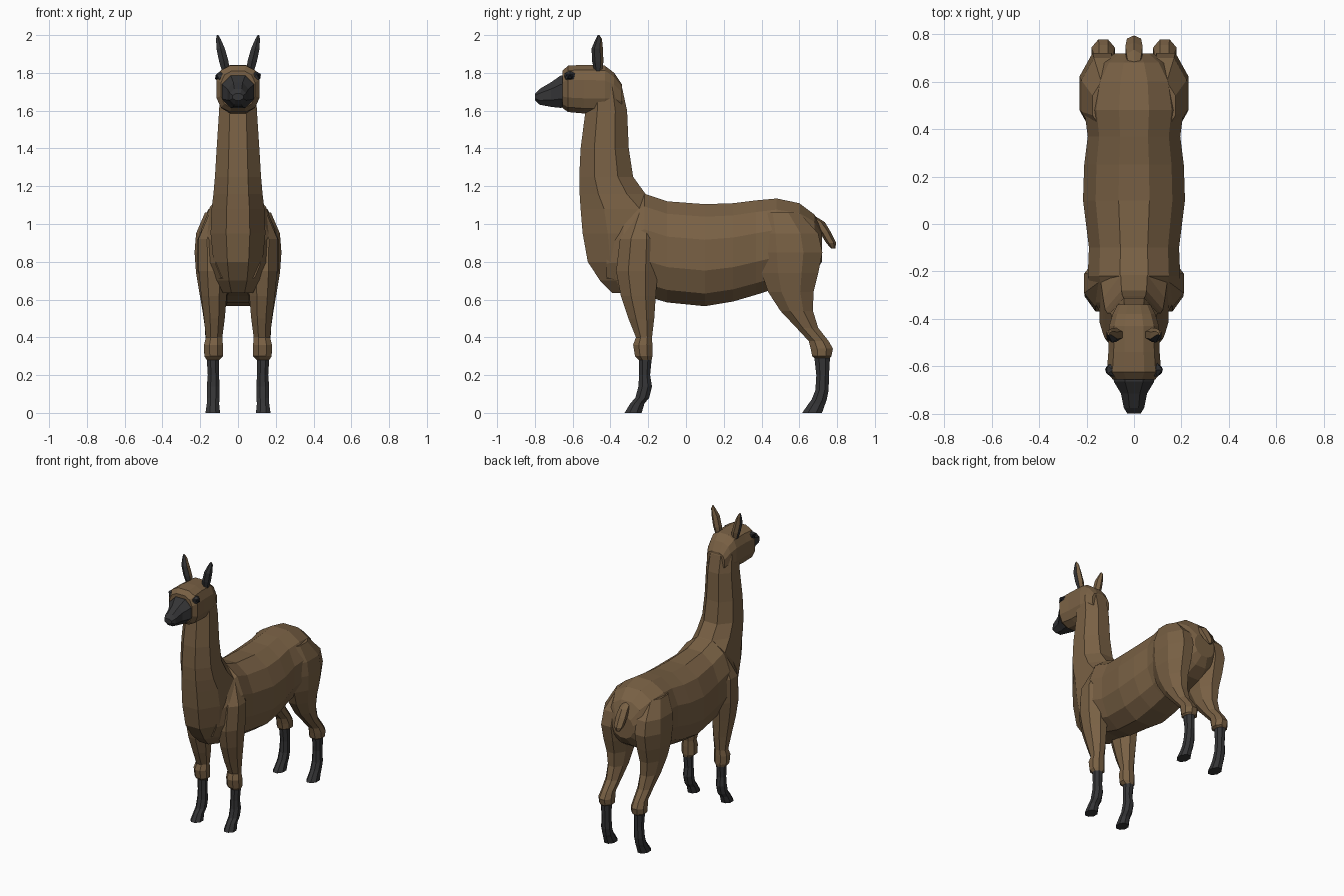
import bpy, bmesh, math
from mathutils import Vector


def material(name, rgb):
    m = bpy.data.materials.new(name)
    m.diffuse_color = (*rgb, 1)
    return m


BROWN = material("brown_wool", (0.19, 0.118, 0.058))
DARK = material("dark_hide", (0.035, 0.035, 0.037))
BLACK = material("eye_black", (0.008, 0.009, 0.012))


def loft(name, axis, rings, n=8, power=2.0, mats=(BROWN,), dark=None):
    """Skin flat-sided rings. Ring = (position on axis, low, high, x low, x high)."""
    step = 2 * math.pi / n
    sect = []
    for i in range(n):
        c, s = math.cos((i + .5) * step), math.sin((i + .5) * step)
        sect.append((math.copysign(abs(c) ** (2 / power), c),
                     math.copysign(abs(s) ** (2 / power), s)))
    mu, mv = max(p[0] for p in sect), max(p[1] for p in sect)
    bm = bmesh.new()
    loops = []
    for t, a, b, x0, x1 in rings:
        loop = []
        for u, v in sect:
            x = (x0 + x1) / 2 + u / mu * (x1 - x0) / 2
            w = (a + b) / 2 + v / mv * (b - a) / 2
            loop.append(bm.verts.new((x, w, t) if axis == "z" else (x, t, w)))
        loops.append(loop)
    for p, q in zip(loops, loops[1:]):
        for i in range(n):
            j = (i + 1) % n
            bm.faces.new((p[i], p[j], q[j], q[i]))
    bm.faces.new(loops[0])
    bm.faces.new(loops[-1])
    bmesh.ops.recalc_face_normals(bm, faces=bm.faces)
    if dark:
        for f in bm.faces:
            f.material_index = int(dark(f))
    me = bpy.data.meshes.new(name)
    bm.to_mesh(me)
    bm.free()
    for m in mats:
        me.materials.append(m)
    ob = bpy.data.objects.new(name, me)
    bpy.context.collection.objects.link(ob)
    return ob


def centred(rows):
    return [(t, a, b, -w, w) for t, a, b, w in rows]


def sided(rows, s):
    return [(t, a, b, min(s * p, s * q), max(s * p, s * q)) for t, a, b, p, q in rows]


# Torso: y, bottom, top, half width
loft("torso", "y", centred([
    (-.42, .68, 1.00, .12), (-.33, .635, 1.10, .165), (-.22, .62, 1.16, .195),
    (-.10, .585, 1.12, .19), (.10, .565, 1.105, .215), (.25, .59, 1.11, .21),
    (.37, .625, 1.125, .195), (.48, .66, 1.135, .21), (.60, .69, 1.11, .19),
    (.68, .74, 1.05, .14), (.72, .80, .96, .08)]), n=12, power=2.2)

# Chest and neck: z, front, back, half width
loft("neck", "z", centred([
    (.635, -.39, -.22, .08), (.70, -.455, -.15, .11), (.80, -.52, -.10, .13),
    (.95, -.547, -.08, .145), (1.08, -.558, -.12, .14), (1.16, -.563, -.215, .13),
    (1.25, -.565, -.28, .122), (1.40, -.558, -.303, .113), (1.60, -.532, -.312, .10),
    (1.72, -.52, -.338, .095), (1.80, -.50, -.385, .08)]), n=8, power=2.1)

# Head and muzzle: y, bottom, top, half width
loft("head", "y", centred([
    (-.34, 1.61, 1.74, .07), (-.38, 1.60, 1.80, .09), (-.43, 1.587, 1.838, .105),
    (-.54, 1.585, 1.843, .108), (-.625, 1.593, 1.838, .115), (-.655, 1.615, 1.81, .09)]),
    n=12, power=2.7)
loft("muzzle", "y", centred([
    (-.60, 1.62, 1.79, .09), (-.665, 1.615, 1.785, .085), (-.715, 1.62, 1.75, .055),
    (-.775, 1.632, 1.715, .043), (-.80, 1.655, 1.69, .028)]), n=8, power=2.2, mats=(DARK,))

# Tail
loft("tail", "z", centred([
    (1.05, .63, .67, .02), (1.01, .66, .735, .032), (.96, .705, .765, .036),
    (.90, .742, .795, .03), (.87, .768, .79, .012)]), n=6)

FRONT = [
    (1.06, -.27, -.19, .08, .15), (.92, -.35, -.15, .05, .21), (.75, -.37, -.15, .05, .208),
    (.62, -.345, -.16, .06, .195), (.50, -.305, -.168, .07, .18), (.40, -.265, -.18, .083, .17),
    (.36, -.28, -.178, .08, .18), (.30, -.27, -.178, .08, .178), (.28, -.25, -.182, .10, .165),
    (.20, -.248, -.19, .10, .16), (.14, -.252, -.18, .098, .165), (.08, -.268, -.195, .098, .165),
    (.05, -.295, -.22, .10, .165), (0, -.325, -.235, .095, .172)]
HIND = [
    (1.06, .40, .60, .05, .175), (.95, .38, .70, .04, .222), (.85, .38, .722, .04, .23),
    (.74, .40, .70, .045, .222), (.64, .435, .675, .06, .205), (.54, .50, .672, .07, .188),
    (.45, .585, .70, .08, .175), (.38, .65, .755, .085, .172), (.34, .66, .778, .08, .18),
    (.30, .668, .77, .08, .178), (.29, .68, .762, .10, .165), (.20, .69, .757, .10, .16),
    (.12, .685, .755, .098, .165), (.07, .665, .745, .098, .165), (.05, .65, .738, .10, .165),
    (0, .615, .72, .095, .172)]
EAR = [
    (1.81, -.485, -.445, .045, .085), (1.86, -.497, -.437, .05, .10),
    (1.93, -.50, -.44, .07, .114), (1.98, -.478, -.445, .092, .116),
    (2.0, -.468, -.458, .104, .112)]

for s, side in ((1, "right"), (-1, "left")):
    # Legs with dark shins and hooves
    for name, rows in (("front_leg", FRONT), ("hind_leg", HIND)):
        loft(f"{name}_{side}", "z", sided(rows, s), mats=(BROWN, DARK),
             dark=lambda f: f.calc_center_median().z < .285)
    # Ears, dark on the front and outer faces
    out = Vector((s * .7, -.7, 0))
    loft(f"ear_{side}", "z", sided(EAR, s), n=6, mats=(BROWN, DARK),
         dark=lambda f: f.normal.dot(out) > .1)
    # Eyes with dark surrounding patch
    for name, r, x, mat in (("eye_patch", .034, .088, DARK), ("eye", .024, .1, BLACK)):
        bpy.ops.mesh.primitive_ico_sphere_add(subdivisions=1, radius=r,
                                              location=(s * x, -.615, 1.78))
        ob = bpy.context.object
        ob.name = f"{name}_{side}"
        ob.data.materials.append(mat)
